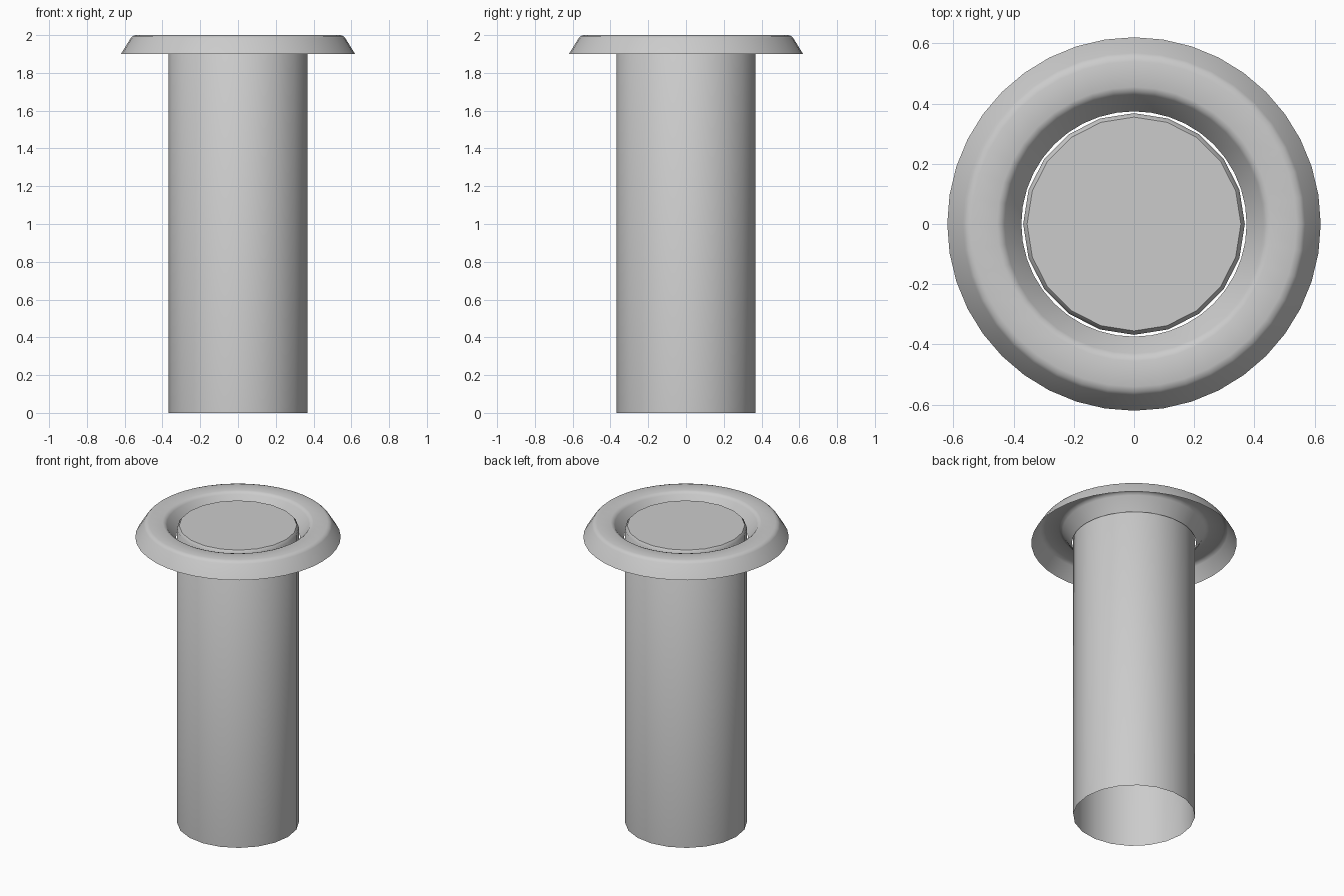
import bpy, bmesh, math

cube = bpy.data.objects.get("Cube")
if cube:
    bpy.data.objects.remove(cube, do_unlink=True)

SIDES = 20

grey = bpy.data.materials.new("light_grey")
grey.use_nodes = True
colour = (0.6, 0.6, 0.6, 1)
grey.diffuse_color = colour
grey.node_tree.nodes["Principled BSDF"].inputs["Base Color"].default_value = colour


def revolve(name, profile, sides, close_top=False):
    """Turn an (r, z) profile, listed from outside bottom upward, around z."""
    bm = bmesh.new()
    rings = []
    for r, z in profile:
        angles = [math.tau * i / sides for i in range(sides)]
        rings.append([bm.verts.new((r * math.cos(a), r * math.sin(a), z)) for a in angles])
    for low, high in zip(rings, rings[1:]):
        for i in range(sides):
            j = (i + 1) % sides
            bm.faces.new((low[i], low[j], high[j], high[i]))
    if close_top:
        bm.faces.new(rings[-1])
    for face in bm.faces:
        face.smooth = True
    mesh = bpy.data.meshes.new(name)
    bm.to_mesh(mesh)
    bm.free()
    mesh.materials.append(grey)
    obj = bpy.data.objects.new(name, mesh)
    bpy.context.collection.objects.link(obj)
    return obj


# Hollow tube, open below, with a chamfered closed top
revolve("tube", [(0.368, 0), (0.368, 1.96), (0.355, 1.977)], SIDES, close_top=True)

# Thin flared collar: outer skirt, rounded crown, inner funnel
revolve("collar", [(0.62, 1.9), (0.568, 1.984), (0.558, 1.995), (0.54, 2.0),
                   (0.455, 2.0), (0.44, 1.995), (0.43, 1.984), (0.374, 1.9)], SIDES * 2)

# Keep the rim of the tube crisp
for obj in bpy.context.collection.objects:
    if obj.type == "MESH":
        obj.select_set(True)
        bpy.context.view_layer.objects.active = obj
bpy.ops.object.shade_smooth_by_angle(angle=math.radians(40))
